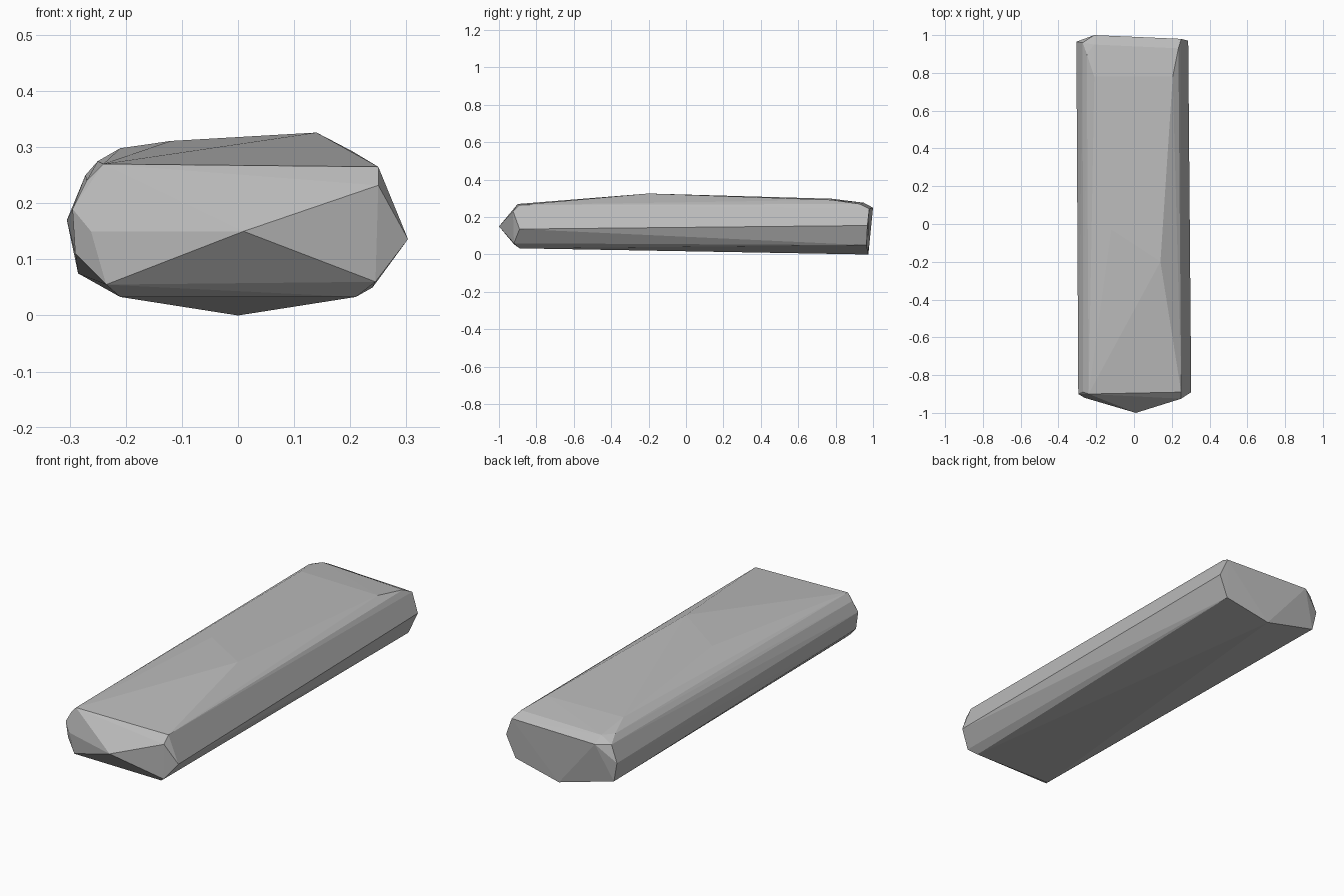
import bpy
import bmesh
from mathutils import Vector

cube = bpy.data.objects.get("Cube")
if cube:
    bpy.data.objects.remove(cube, do_unlink=True)

# Plain stone colour
stone = bpy.data.materials.new("stone grey")
stone.use_nodes = True
colour = (0.5, 0.5, 0.5, 1)
stone.diffuse_color = colour
stone.node_tree.nodes["Principled BSDF"].inputs["Base Color"].default_value = colour

# Chipped front end: a blunt nose and the ring of corners behind it
nose = [(0.01, -1.0, 0.15)]
front_ring = [
    (-0.24, -0.90, 0.27), (0.25, -0.89, 0.265), (0.25, -0.925, 0.232),
    (0.303, -0.89, 0.136), (0.245, -0.92, 0.06), (0.21, -0.89, 0.033),
    (-0.21, -0.88, 0.033), (-0.235, -0.92, 0.055), (-0.262, -0.92, 0.15),
    (-0.295, -0.90, 0.19), (-0.29, -0.89, 0.11), (-0.27, -0.89, 0.24),
]

# Broad, slightly crowned top
crown = [
    (0.14, -0.20, 0.326), (-0.12, -0.03, 0.311),
    (0.205, 0.78, 0.292), (-0.21, 0.78, 0.298),
]

# Cut back end, with a low keel under the middle
back_ring = [
    (-0.21, 1.0, 0.25), (-0.21, 0.95, 0.277), (-0.25, 0.90, 0.275),
    (-0.272, 0.96, 0.25), (-0.305, 0.965, 0.17), (-0.285, 0.96, 0.075),
    (0.0, 0.975, 0.0), (0.24, 0.965, 0.05), (0.287, 0.97, 0.155),
    (0.25, 0.98, 0.245), (0.235, 0.93, 0.27),
]

# Wrap the corners in a faceted skin
bm = bmesh.new()
for corner in nose + front_ring + crown + back_ring:
    bm.verts.new(Vector(corner))
hull = bmesh.ops.convex_hull(bm, input=bm.verts[:])
loose = [v for v in bm.verts if not v.link_faces]
bmesh.ops.delete(bm, geom=loose, context="VERTS")
bmesh.ops.recalc_face_normals(bm, faces=bm.faces[:])

mesh = bpy.data.meshes.new("long_stone")
bm.to_mesh(mesh)
bm.free()
mesh.materials.append(stone)
long_stone = bpy.data.objects.new("long_stone", mesh)
bpy.context.collection.objects.link(long_stone)
